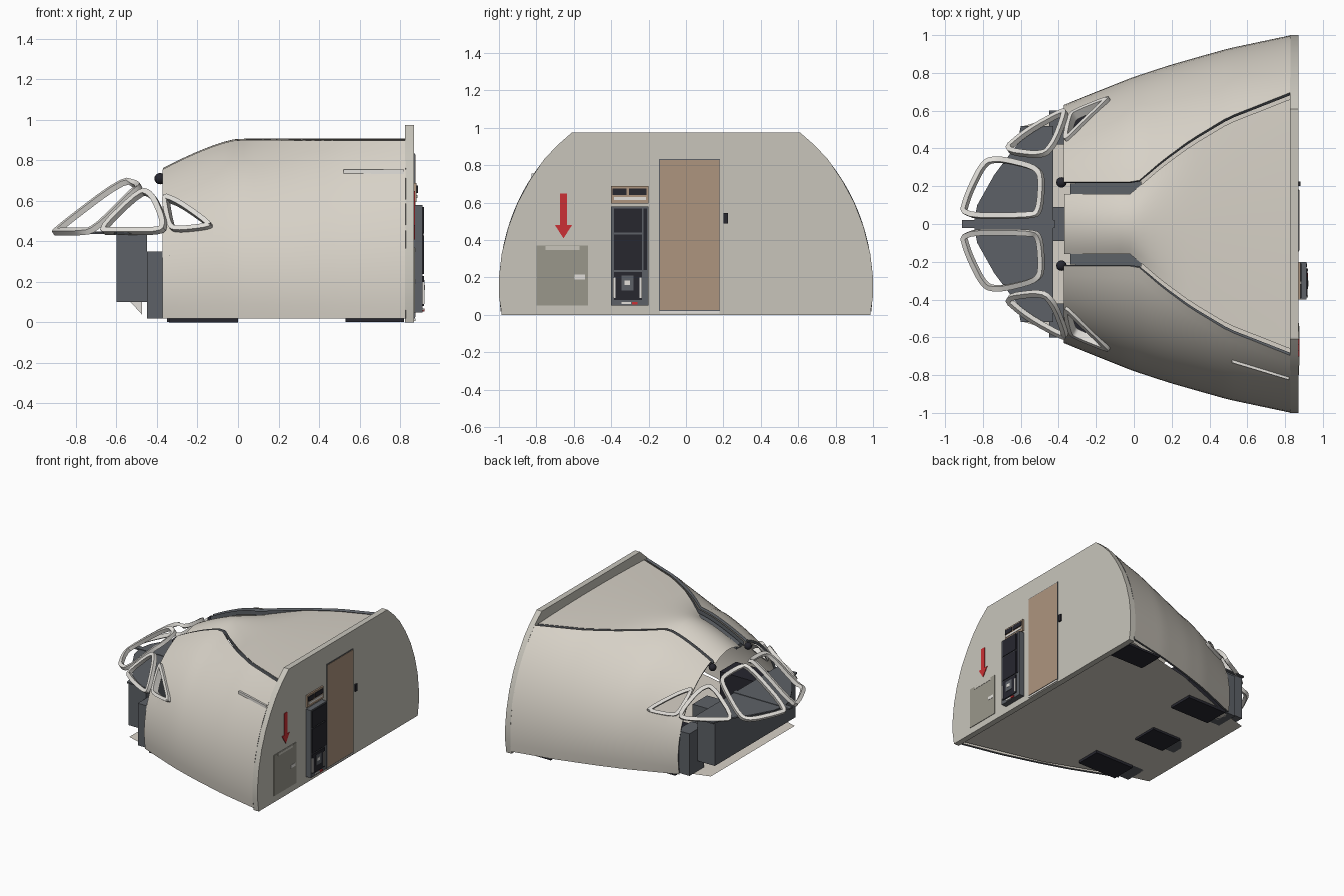
import bpy, bmesh, math
from mathutils import Vector

old = bpy.data.objects.get("Cube")
if old:
    bpy.data.objects.remove(old, do_unlink=True)


def material(name, r, g, b):
    m = bpy.data.materials.new(name)
    m.use_nodes = True
    m.diffuse_color = (r, g, b, 1)
    m.node_tree.nodes["Principled BSDF"].inputs["Base Color"].default_value = (r, g, b, 1)
    return m


SHELL = material("warm white shell", .68, .64, .57)
WALL = material("bulkhead grey", .58, .56, .5)
PANEL = material("locker grey", .32, .31, .26)
TAN = material("door tan", .42, .3, .21)
DARK = material("slate grey", .11, .12, .135)
BLACK = material("charcoal", .02, .02, .028)
RED = material("signal red", .6, .03, .035)
LIGHT = material("pale trim", .76, .74, .7)


def build(name, verts, faces, mat, fix=True):
    me = bpy.data.meshes.new(name)
    me.from_pydata(verts, [], faces)
    if fix:
        bm = bmesh.new()
        bm.from_mesh(me)
        bmesh.ops.recalc_face_normals(bm, faces=bm.faces)
        bm.to_mesh(me)
        bm.free()
    me.materials.append(mat)
    ob = bpy.data.objects.new(name, me)
    bpy.context.collection.objects.link(ob)
    return ob


def activate(ob):
    bpy.ops.object.select_all(action='DESELECT')
    ob.select_set(True)
    bpy.context.view_layer.objects.active = ob


def smooth(ob):
    activate(ob)
    bpy.ops.object.shade_smooth_by_angle(angle=math.radians(35))


def apply_mods(ob):
    activate(ob)
    for m in list(ob.modifiers):
        bpy.ops.object.modifier_apply(modifier=m.name)


def prism(name, loop, offset, mat):
    """Extrude a closed 3D loop by an offset vector."""
    n = len(loop)
    off = Vector(offset)
    verts = [Vector(p) for p in loop] + [Vector(p) + off for p in loop]
    faces = [range(n), range(2 * n - 1, n - 1, -1)]
    faces += [(i, (i + 1) % n, (i + 1) % n + n, i + n) for i in range(n)]
    return build(name, verts, faces, mat)


def box(name, x, y, z, mat):
    loop = [(x[0], y[0], z[0]), (x[1], y[0], z[0]), (x[1], y[1], z[0]), (x[0], y[1], z[0])]
    return prism(name, loop, (0, 0, z[1] - z[0]), mat)


def lerp(table, x):
    if x <= table[0][0]:
        return table[0][1]
    for (a, p), (b, q) in zip(table, table[1:]):
        if x <= b:
            return p + (q - p) * (x - a) / (b - a)
    return table[-1][1]


# Hull shape: half width, seam line and roof height along x
WIDTH = [(-.4, .61), (-.2, .69), (0, .77), (.2, .835), (.5, .92), (.83, .99)]
SEAM = [(-.37, .22), (.02, .22), (.08, .27), (.15, .33), (.3, .44), (.5, .56), (.83, .69)]
X0, X1, MID = -.37, .83, .15


def roof(x):
    return .892 - (.145 * (-x / .37) ** 1.35 if x < 0 else 0)


def section(x):
    w, s, top = lerp(WIDTH, x), lerp(SEAM, x), roof(x)
    return w, (top - MID) / math.sqrt(1 - (s / w) ** 2), top


def hull_y(x, z):
    w, h, _ = section(x)
    return w * math.sqrt(max(0, 1 - ((z - MID) / h) ** 2))


def grid_faces(rows, cols):
    return [(i * cols + j, i * cols + j + 1, (i + 1) * cols + j + 1, (i + 1) * cols + j)
            for i in range(rows - 1) for j in range(cols - 1)]


def rounded(points, times=2):
    pts = [Vector(p) for p in points]
    for _ in range(times):
        pts = [q for a, b in zip(pts, pts[1:] + pts[:1])
               for q in (a.lerp(b, .22), a.lerp(b, .78))]
    return pts


def window_frame(name, points, width, depth):
    """Rounded ring with rectangular section."""
    pts = rounded(points)
    n = len(pts)
    c = sum(pts, Vector()) / n
    normal = sum(((a - c).cross(b - c) for a, b in zip(pts, pts[1:] + pts[:1])), Vector()).normalized()
    verts = []
    for i, p in enumerate(pts):
        t = (pts[(i + 1) % n] - pts[i - 1]).normalized()
        side = normal.cross(t).normalized() * width
        d = normal * depth / 2
        verts += [p + d, p + side + d, p + side - d, p - d]
    faces = [(4 * i + k, 4 * i + (k + 1) % 4, 4 * ((i + 1) % n) + (k + 1) % 4, 4 * ((i + 1) % n) + k)
             for i in range(n) for k in range(4)]
    smooth(build(name, verts, faces, LIGHT))


# Side walls with cut windows
ROWS, COLS = 25, 17
xs = [X0 + (X1 - X0) * i / (ROWS - 1) for i in range(ROWS)]
side_window = [(-.375, .635), (-.28, .6), (-.125, .49), (-.125, .46), (-.31, .44), (-.345, .47)]
windshield = [(-.925, .03, .44), (-.89, .16, .44), (-.8, .34, .44), (-.71, .36, .45),
              (-.52, .315, .64), (-.475, .26, .675), (-.49, .05, .69), (-.57, .03, .71)]
quarter = [(-.71, .38, .44), (-.57, .5, .44), (-.37, .61, .44), (-.35, .59, .5),
           (-.41, .43, .64), (-.48, .35, .665)]
for sgn, label in ((1, "left"), (-1, "right")):
    verts = []
    for x in xs:
        w, h, top = section(x)
        a, b = math.asin((.02 - MID) / h), math.asin((top - MID) / h)
        for j in range(COLS):
            t = a + (b - a) * j / (COLS - 1)
            verts.append((x, sgn * w * math.cos(t), MID + h * math.sin(t)))
    faces = grid_faces(ROWS, COLS)
    if sgn > 0:
        faces = [f[::-1] for f in faces]
    wall = build(label + "_side_wall", verts, faces, SHELL, False)
    wall.data.materials.append(DARK)
    sol = wall.modifiers.new("thickness", 'SOLIDIFY')
    sol.thickness, sol.offset, sol.material_offset_rim = .018, 0, 1
    hole = [(p.x, sgn * .25, p.y) for p in rounded([(x, z, 0) for x, z in side_window])]
    cutter = prism("window_cutter", hole, (0, sgn * .7, 0), SHELL)
    cutter.hide_render = True
    cut = wall.modifiers.new("window", 'BOOLEAN')
    cut.operation, cut.object, cut.solver = 'DIFFERENCE', cutter, 'EXACT'
    apply_mods(wall)
    bpy.data.objects.remove(cutter, do_unlink=True)
    smooth(wall)

    # Window frames
    ring = [(x, sgn * (hull_y(x, z) + .008), z) for x, z in side_window]
    window_frame(label + "_side_window_frame", ring, .024, .05)
    for nm, pts in (("windshield", windshield), ("quarter_window", quarter)):
        window_frame(label + "_" + nm + "_frame", [(x, sgn * y, z) for x, y, z in pts], .028, .028)

    # Roof gap lining beside the centre ceiling
    verts = []
    for x in xs:
        s = lerp(SEAM, x)
        verts += [(x, sgn * (s - .03), roof(x) - .03), (x, sgn * (s - .03), roof(x) + .004)]
    build(label + "_seam_lining", verts, grid_faces(ROWS, 2), DARK, False)

    # Side console, overhead box, pedals and hinge knob
    box(label + "_side_console", (-.45, -.34), sorted((sgn * .42, sgn * .6)), (.02, .35), DARK)
    box(label + "_console_body", (-.34, 0), sorted((sgn * .42, sgn * .62)), (0, .33), BLACK)
    prism(label + "_overhead_box", [(-.34, sgn * .14, .7), (.04, sgn * .14, .83),
          (.04, sgn * .225, .83), (-.34, sgn * .215, .7)], (0, 0, .03), DARK)
    bpy.ops.mesh.primitive_uv_sphere_add(segments=12, ring_count=8, radius=.028,
                                         location=(-.385, sgn * .22, .71))
    knob = bpy.context.object
    knob.name = label + "_hinge_knob"
    knob.data.materials.append(BLACK)
    smooth(knob)
    for y in (.2, .3):
        prism(label + "_pedal", [(-.53, sgn * y, .1), (-.475, sgn * y, .04), (-.475, sgn * y, .1)],
              (0, sgn * .05, 0), LIGHT)

# Centre ceiling
verts = []
for x in xs:
    c = lerp(SEAM, x) - (.06 if x < 0 else .028)
    for j in range(13):
        u = j / 6 - 1
        drop = .05 if x < 0 else max(.014, .05 - .12 * x)
        verts.append((x, u * c, roof(x) + .015 - drop * u * u))
ceiling = build("centre_ceiling", verts, grid_faces(ROWS, 13), SHELL, False)
smooth(ceiling)

# Floor sheet with equipment bays beneath
half = [(.83, .95), (.2, .8), (-.37, .58), (-.58, .52)]
outline = [(x, y, .02) for x, y in half] + [(x, -y, .02) for x, y in reversed(half)]
build("floor", outline, [range(len(outline))], SHELL)
box("rear_floor_bay", (.53, .82), (.72, .92), (.002, .019), BLACK)
box("centre_floor_bay", (-.35, -.1), (-.1, .1), (.002, .019), BLACK)

# Instrument panel, glareshield and pedestal
box("instrument_panel", (-.6, -.45), (-.5, .5), (.1, .435), DARK)
shield = [(-.85, .0), (-.83, .1), (-.74, .26), (-.62, .42), (-.6, .52), (-.43, .52)]
loop = [(x, y, .436) for x, y in shield] + [(x, -y, .436) for x, y in reversed(shield[1:])]
prism("glareshield", loop, (0, 0, .01), DARK)
box("nose_spine", (-.91, -.42), (-.02, .02), (.438, .45), DARK)
box("pedestal", (-.45, -.12), (-.09, .09), (.02, .3), DARK)

# Bulkhead
prof = [(.985, 0), (1, .1), (1, .2), (.985, .33), (.95, .47), (.9, .6), (.835, .72),
        (.76, .83), (.69, .905), (.61, .975)]
loop = [(.825, y, z) for y, z in prof] + [(.825, -y, z) for y, z in reversed(prof)]
smooth(prism("bulkhead", loop, (.045, 0, 0), WALL))

# Ledge on the right wall
p, q = (Vector((x, -hull_y(x, .74), .725)) for x in (.52, .82))
d = Vector((0, .03, 0))
prism("wall_ledge", [p - d * .5, q - d * .5, q + d, p + d], (0, 0, .03), LIGHT)

# Fittings on the aft face: name, y range, z range, projection, material
R = .87
fittings = [
    ("door_surround", (-.145, .183), (.02, .834), .003, DARK),
    ("door", (-.14, .178), (.026, .828), .006, TAN),
    ("door_sill", (-.14, .18), (.008, .02), .006, LIGHT),
    ("door_handle", (.2, .225), (.49, .545), .012, BLACK),
    ("locker_door", (-.8, -.525), (.05, .37), .004, PANEL),
    ("locker_label", (-.75, -.57), (.348, .368), .006, WALL),
    ("locker_latch", (-.595, -.54), (.19, .215), .006, LIGHT),
    ("cart_frame", (-.4, -.2), (.05, .58), .042, DARK),
    ("cart_upper_panel", (-.385, -.235), (.44, .57), .048, BLACK),
    ("cart_middle_panel", (-.385, -.235), (.24, .43), .048, BLACK),
    ("cart_lower_panel", (-.385, -.235), (.08, .23), .048, BLACK),
    ("cart_side_rail", (-.228, -.208), (.24, .57), .046, BLACK),
    ("cart_plate", (-.345, -.28), (.13, .21), .051, DARK),
    ("cart_badge", (-.33, -.3), (.16, .185), .053, LIGHT),
    ("cart_left_grip", (-.39, -.378), (.09, .2), .052, LIGHT),
    ("cart_right_grip", (-.248, -.236), (.09, .2), .052, LIGHT),
    ("cart_brake", (-.29, -.26), (.055, .07), .05, RED),
    ("cart_foot_strip", (-.345, -.295), (.058, .068), .048, LIGHT),
    ("control_unit", (-.4, -.2), (.595, .688), .012, TAN),
    ("control_screen", (-.392, -.318), (.64, .675), .018, BLACK),
    ("control_screen", (-.305, -.21), (.64, .675), .018, BLACK),
    ("control_strip", (-.385, -.215), (.615, .63), .016, LIGHT)]
for name, y, z, out, mat in fittings:
    box(name, (R - .005, R + out), y, z, mat)

# Red downward arrow
arrow = [(.018, .65), (.018, .48), (.046, .48), (0, .41)]
loop = [(R, -.655 + y, z) for y, z in arrow] + [(R, -.655 - y, z) for y, z in reversed(arrow[:3])]
prism("red_arrow", loop, (.005, 0, 0), RED)
